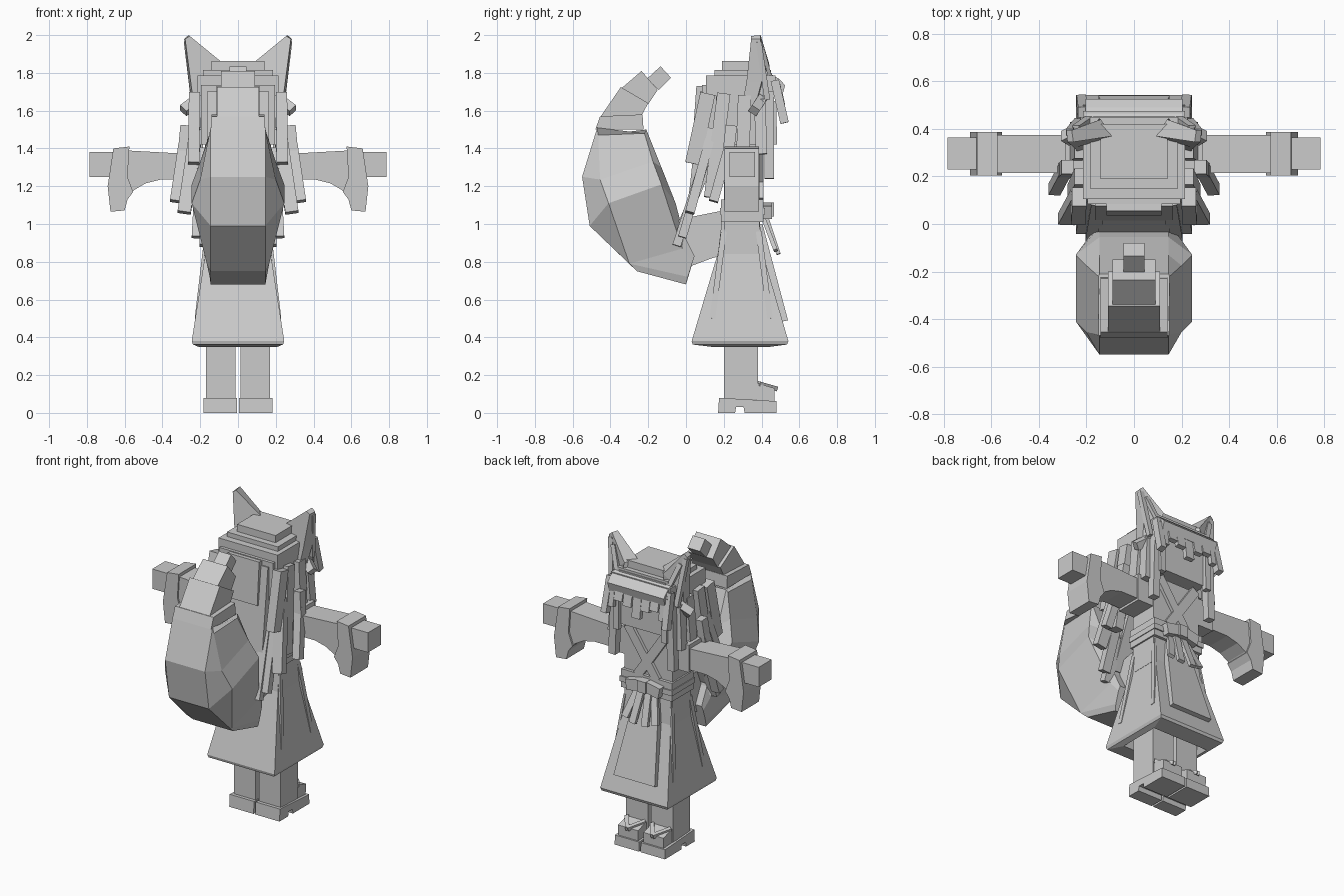
import bpy, bmesh, math
from mathutils import Vector

GREY = bpy.data.materials.new("plain_grey")
GREY.diffuse_color = (0.6, 0.6, 0.6, 1)


def finish(name, bm):
    bmesh.ops.recalc_face_normals(bm, faces=bm.faces)
    me = bpy.data.meshes.new(name)
    bm.to_mesh(me)
    bm.free()
    me.materials.append(GREY)
    ob = bpy.data.objects.new(name, me)
    bpy.context.collection.objects.link(ob)
    return ob


def loft(name, rings):
    """Skin a list of equal-length point rings and cap both ends."""
    bm = bmesh.new()
    vs = [[bm.verts.new(p) for p in r] for r in rings]
    n = len(rings[0])
    for a, b in zip(vs, vs[1:]):
        for i in range(n):
            bm.faces.new((a[i], a[(i + 1) % n], b[(i + 1) % n], b[i]))
    bm.faces.new(vs[0])
    bm.faces.new(vs[-1])
    return finish(name, bm)


def side_profile(name, yz, x0, x1):
    return loft(name, [[(x, y, z) for y, z in yz] for x in (x0, x1)])


def front_profile(name, xz, y0, y1):
    return loft(name, [[(x, y, z) for x, z in xz] for y in (y0, y1)])


def rect(x0, x1, y0, y1, z):
    return [(x0, y0, z), (x1, y0, z), (x1, y1, z), (x0, y1, z)]


def box(name, x0, x1, y0, y1, z0, z1):
    return loft(name, [rect(x0, x1, y0, y1, z0), rect(x0, x1, y0, y1, z1)])


def strand(name, top, end, width, depth):
    """Slanted square-cut bar between two points."""
    a, b = Vector(top), Vector(end)
    d = (b - a).normalized()
    u = (Vector((1, 0, 0)) - d * d.x).normalized() * width / 2
    v = d.cross(u).normalized() * depth / 2
    return loft(name, [[p + u + v, p - u + v, p - u - v, p + u - v] for p in (a, b)])


def mirrored(ob):
    m = ob.modifiers.new("mirror", 'MIRROR')
    m.use_mirror_merge = False
    return ob


# Legs and notched sandals
mirrored(box("leg", 0.012, 0.17, 0.2, 0.38, 0.07, 0.5))
mirrored(side_profile("sandal_sole", [(0.17, 0), (0.26, 0), (0.265, 0.03), (0.305, 0.03), (0.31, 0),
         (0.48, 0), (0.478, 0.062), (0.175, 0.08)], 0.006, 0.183))
mirrored(side_profile("foot", [(0.37, 0.06), (0.468, 0.06), (0.47, 0.13), (0.37, 0.16)], 0.02, 0.165))
for x in (0.025, 0.16):
    mirrored(strand("sandal_strap", (x, 0.385, 0.155), (0.0925, 0.478, 0.128), 0.025, 0.025))

# Flared skirt, hip block, apron panel
loft("skirt", [rect(-0.165, 0.165, 0.19, 0.39, 1.02),
               rect(-0.172, 0.172, 0.17, 0.405, 0.85),
               rect(-0.245, 0.245, 0.03, 0.542, 0.38),
               rect(-0.238, 0.238, 0.035, 0.535, 0.362),
               rect(-0.205, 0.205, 0.15, 0.43, 0.348),
               rect(-0.18, 0.18, 0.17, 0.41, 0.4)])
box("hip_block", -0.175, 0.175, 0.2, 0.39, 0.84, 1.03)
loft("apron_panel", [rect(-0.085, 0.085, 0.36, 0.405, 1.0),
                     [(-0.15, 0.49, 0.48), (0.15, 0.49, 0.48), (0.15, 0.54, 0.49), (-0.15, 0.54, 0.49)]])
for y0, y1 in ((0.2, 0.14), (0.385, 0.445)):
    mirrored(strand("skirt_pleat", (0.168, y0, 0.96), (0.222, y1, 0.5), 0.014, 0.03))

# Torso, crossed collar and sash with bow
box("torso", -0.175, 0.175, 0.2, 0.39, 1.0, 1.43)
box("neck", -0.09, 0.09, 0.23, 0.36, 1.4, 1.5)
mirrored(strand("collar", (0.14, 0.395, 1.43), (-0.07, 0.395, 1.12), 0.06, 0.03))
mirrored(box("shoulder", 0.1, 0.29, 0.205, 0.385, 1.22, 1.4))
box("sash", -0.185, 0.185, 0.185, 0.41, 1.01, 1.13)
box("sash_cord", -0.19, 0.19, 0.18, 0.418, 1.05, 1.085)
box("bow_knot", -0.03, 0.03, 0.4, 0.465, 1.04, 1.115)
mirrored(strand("bow_loop", (0.02, 0.43, 1.08), (0.12, 0.43, 1.06), 0.07, 0.05))
mirrored(strand("ribbon_inner", (0.025, 0.42, 1.05), (0.045, 0.49, 0.84), 0.045, 0.022))
mirrored(strand("ribbon_outer", (0.06, 0.41, 1.03), (0.11, 0.475, 0.86), 0.045, 0.022))

# Outstretched arms with drooping sleeves
mirrored(front_profile("sleeve", [(0.2, 1.37), (0.33, 1.375), (0.6, 1.39), (0.63, 1.14), (0.59, 1.14),
         (0.55, 1.18), (0.49, 1.215), (0.41, 1.235), (0.2, 1.235)], 0.215, 0.375))
mirrored(front_profile("cuff", [(0.575, 1.41), (0.66, 1.40), (0.69, 1.2), (0.675, 1.065), (0.6, 1.072),
         (0.585, 1.13), (0.555, 1.17), (0.585, 1.25)], 0.205, 0.387))
mirrored(box("hand", 0.6, 0.785, 0.23, 0.365, 1.25, 1.38))

# Head and stepped crown of hair
box("head", -0.17, 0.17, 0.17, 0.455, 1.45, 1.8)
for i, (x, y0, y1, z0, z1) in enumerate([
        (0.14, 0.19, 0.42, 1.7, 1.862), (0.185, 0.15, 0.45, 1.7, 1.815),
        (0.215, 0.105, 0.475, 1.68, 1.785), (0.195, 0.085, 0.25, 1.42, 1.735)]):
    box(f"hair_tier_{i}", -x, x, y0, y1, z0, z1)
mirrored(box("hair_side", 0.165, 0.215, 0.16, 0.37, 1.42, 1.72))

# Fringe across the brow and locks framing the face
side_profile("fringe_band", [(0.44, 1.80), (0.49, 1.77), (0.525, 1.735), (0.51, 1.68), (0.44, 1.68)], -0.205, 0.205)
for x, z, w in ((0.0, 1.55, 0.06), (0.065, 1.61, 0.06), (0.13, 1.63, 0.06), (0.19, 1.58, 0.05)):
    lock = strand("fringe_lock", (x, 0.485, 1.74), (x, 0.51, z), w, 0.03)
    if x:
        mirrored(lock)
for a, b, w, d in (((0.215, 0.47, 1.76), (0.222, 0.522, 1.535), 0.04, 0.045),
                   ((0.2, 0.44, 1.7), (0.215, 0.44, 1.24), 0.05, 0.05),
                   ((0.225, 0.39, 1.66), (0.245, 0.4, 1.37), 0.05, 0.06),
                   ((0.175, 0.46, 1.65), (0.175, 0.465, 1.42), 0.04, 0.035),
                   ((0.225, 0.31, 1.68), (0.25, 0.3, 1.3), 0.05, 0.07)):
    mirrored(strand("face_lock", a, b, w, d))

# Long hair down the back, fanning out in layered bars
for name, a, b, w, d in (
        ("back_hair_upper", (0, 0.08, 1.73), (0, 0.06, 1.45), 0.23, 0.05),
        ("back_hair_middle", (0, 0.1, 1.70), (0, 0.04, 1.15), 0.33, 0.05),
        ("back_hair_lower", (0, 0.16, 1.42), (0, -0.03, 0.97), 0.3, 0.05)):
    strand(name, a, b, w, d)
for a, b, w, d in (((0.23, 0.115, 1.69), (0.235, 0.035, 1.32), 0.06, 0.08),
                   ((0.22, 0.2, 1.69), (0.25, 0.13, 1.14), 0.06, 0.07),
                   ((0.28, 0.24, 1.52), (0.305, 0.21, 1.25), 0.05, 0.06),
                   ((0.29, 0.23, 1.42), (0.335, 0.145, 1.12), 0.05, 0.05),
                   ((0.22, 0.14, 1.5), (0.285, 0.02, 1.06), 0.07, 0.05),
                   ((0.19, 0.12, 1.4), (0.215, -0.02, 0.93), 0.06, 0.045),
                   ((0.15, 0.1, 1.35), (0.175, -0.05, 0.885), 0.06, 0.045)):
    mirrored(strand("back_lock", a, b, w, d))

# Pointed ears: broad base tapering outward and up, with inner ridge
mirrored(loft("ear", [
    [(0.075, 0.38, 1.8), (0.23, 0.29, 1.6), (0.24, 0.36, 1.6), (0.16, 0.45, 1.76)],
    [(0.09, 0.37, 1.86), (0.25, 0.32, 1.75), (0.26, 0.40, 1.75), (0.14, 0.44, 1.85)],
    [(0.255, 0.345, 1.995), (0.28, 0.345, 1.98), (0.285, 0.395, 1.98), (0.262, 0.395, 2.0)]]))
mirrored(strand("ear_edge", (0.235, 0.43, 1.66), (0.272, 0.385, 1.965), 0.03, 0.03))
mirrored(strand("ear_tuft", (0.18, 0.45, 1.76), (0.245, 0.405, 1.93), 0.03, 0.02))
mirrored(strand("ear_side_tuft", (0.21, 0.4, 1.66), (0.29, 0.36, 1.6), 0.05, 0.05))

# Bushy tail: outer edge, inner edge, bulging flanks, half widths
def tail_ring(o, i, so, si, w, f):
    return [(-w, *o), (w, *o), (f, *so), (f, *si), (w, *i), (-w, *i), (-f, *si), (-f, *so)]


side_profile("tail_root", [(0.22, 1.07), (0.19, 1.07), (-0.06, 1.02), (-0.02, 0.76), (0.14, 0.82), (0.22, 0.84)], -0.1, 0.1)
loft("tail_body", [tail_ring(*r) for r in (
    ((0.0, 0.68), (0.045, 0.83), (0.01, 0.72), (0.035, 0.8), 0.145, 0.15),
    ((-0.26, 0.75), (-0.01, 0.94), (-0.3, 0.79), (-0.02, 0.87), 0.145, 0.165),
    ((-0.51, 0.99), (-0.055, 1.11), (-0.41, 1.11), (-0.13, 1.21), 0.145, 0.245),
    ((-0.55, 1.25), (-0.13, 1.3), (-0.455, 1.235), (-0.175, 1.33), 0.145, 0.2),
    ((-0.47, 1.51), (-0.21, 1.5), (-0.465, 1.47), (-0.22, 1.48), 0.145, 0.15))])
for name, yz, w in (
        ("tail_band", [(-0.48, 1.5), (-0.225, 1.5), (-0.23, 1.58), (-0.455, 1.57)], 0.14),
        ("tail_taper", [(-0.455, 1.565), (-0.235, 1.575), (-0.2, 1.64), (-0.345, 1.725)], 0.11),
        ("tail_end", [(-0.34, 1.72), (-0.2, 1.635), (-0.15, 1.71), (-0.235, 1.81)], 0.09),
        ("tail_tip", [(-0.205, 1.77), (-0.145, 1.71), (-0.08, 1.775), (-0.135, 1.835)], 0.045)):
    side_profile(name, yz, -w, w)
